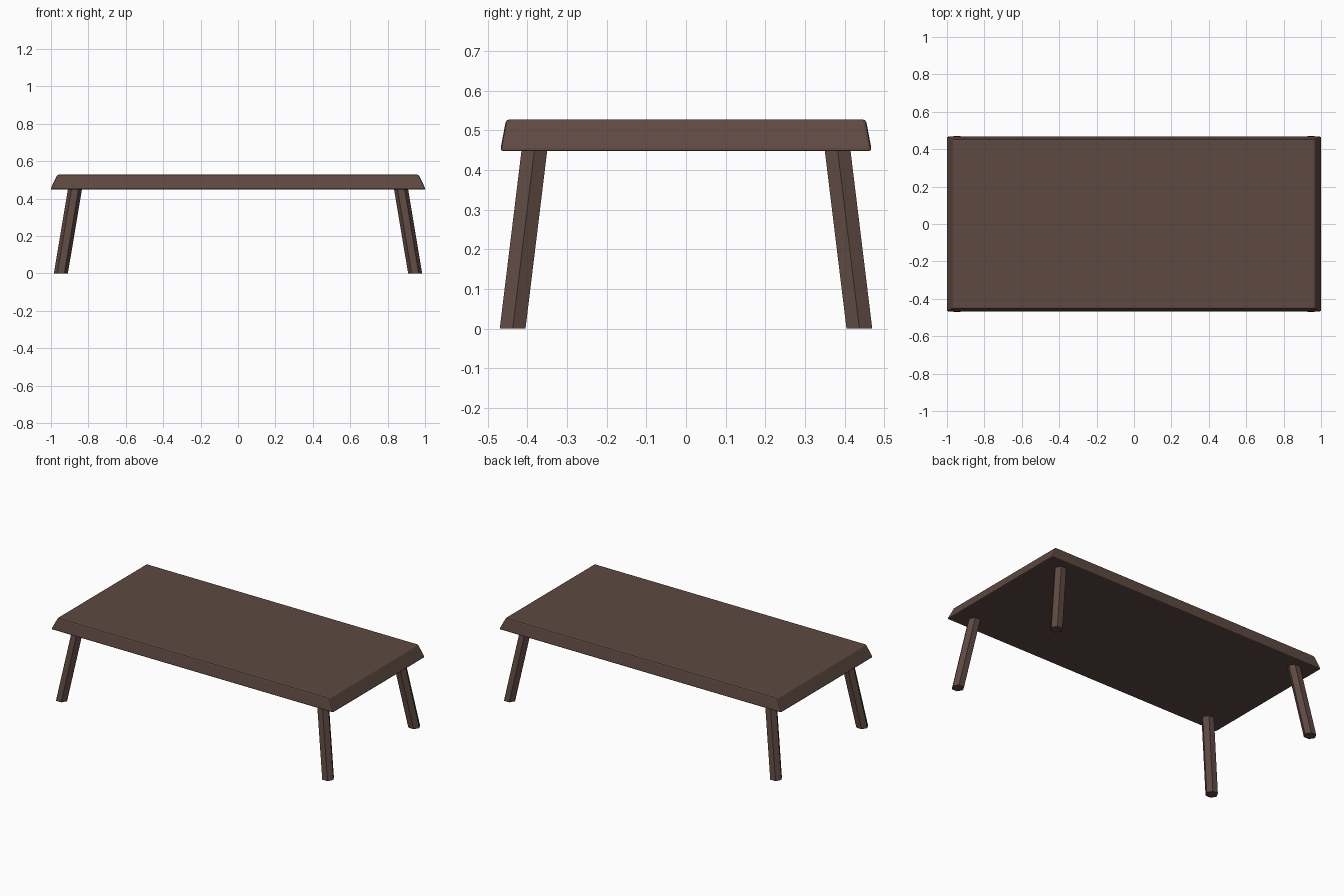
import bpy, bmesh
from math import cos, sin, radians

if "Cube" in bpy.data.objects:
    bpy.data.objects.remove(bpy.data.objects["Cube"])

wood = bpy.data.materials.new("dark brown wood")
wood.diffuse_color = (0.112, 0.067, 0.054, 1)
wood.use_nodes = True
wood.node_tree.nodes["Principled BSDF"].inputs["Base Color"].default_value = wood.diffuse_color


def loft(name, lower, upper):
    """Solid between two matching rings of points."""
    bm = bmesh.new()
    a = [bm.verts.new(p) for p in lower]
    b = [bm.verts.new(p) for p in upper]
    n = len(a)
    bm.faces.new(a[::-1])
    bm.faces.new(b)
    for i in range(n):
        j = (i + 1) % n
        bm.faces.new((a[i], a[j], b[j], b[i]))
    bmesh.ops.recalc_face_normals(bm, faces=bm.faces)
    me = bpy.data.meshes.new(name)
    bm.to_mesh(me)
    bm.free()
    me.materials.append(wood)
    ob = bpy.data.objects.new(name, me)
    bpy.context.collection.objects.link(ob)
    return ob


def rect(hx, hy, z):
    return [(-hx, -hy, z), (hx, -hy, z), (hx, hy, z), (-hx, hy, z)]


def hexagon(x, y, z, r=0.0375):
    return [(x + r * cos(radians(60 * i)), y + r * sin(radians(60 * i)), z) for i in range(6)]


# Tapered top slab with small bevelled edges
top = loft("tabletop", rect(1.004, 0.469, 0.448), rect(0.966, 0.454, 0.528))
bev = top.modifiers.new("edge bevel", 'BEVEL')
bev.width = 0.008
bev.segments = 2
bev.limit_method = 'NONE'

# Four splayed hexagonal legs
for sx, side in ((-1, "left"), (1, "right")):
    for sy, end in ((-1, "front"), (1, "back")):
        loft(f"{end}_{side}_leg",
             hexagon(sx * 0.947, sy * 0.4375, 0),
             hexagon(sx * 0.871, sy * 0.382, 0.455))
